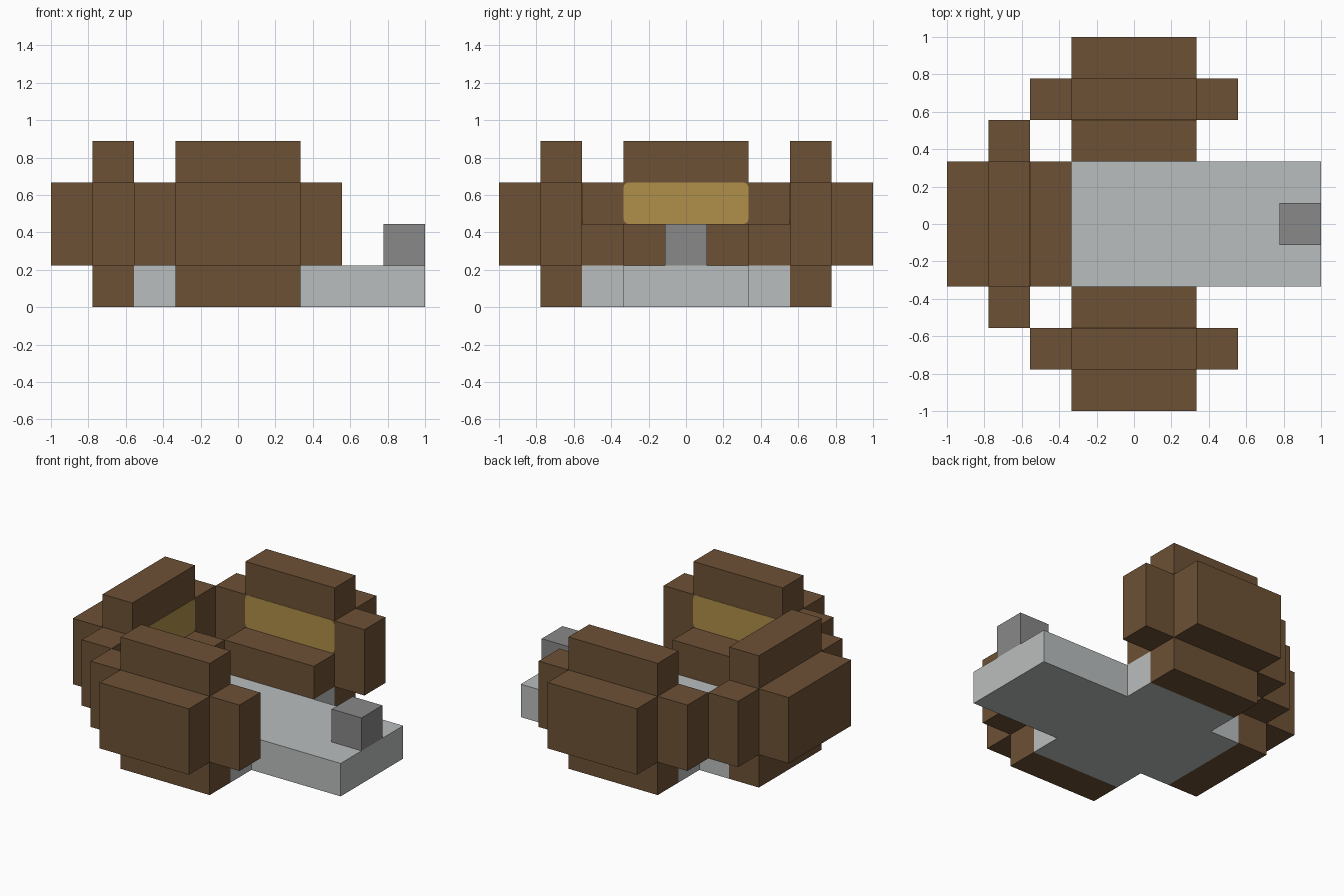
import bpy, bmesh, math
from mathutils import Matrix, Vector

cube = bpy.data.objects.get("Cube")
if cube:
    bpy.data.objects.remove(cube, do_unlink=True)

U = 2 / 9  # one building cell


def material(name, srgb):
    color = [((c / 255 + 0.055) / 1.055) ** 2.4 for c in srgb] + [1]
    mat = bpy.data.materials.new(name)
    mat.use_nodes = True
    mat.diffuse_color = color
    mat.node_tree.nodes["Principled BSDF"].inputs["Base Color"].default_value = color
    return mat


brown = material("brown wood", (109, 81, 53))
gold = material("gold", (176, 143, 74))
light_grey = material("light grey", (186, 190, 189))
dark_grey = material("dark grey", (137, 136, 136))


def box(name, mat, low, high, angle=0, rounding=0):
    """Box between two corners given in cells, turned about z."""
    low, high = Vector(low) * U, Vector(high) * U
    bm = bmesh.new()
    bmesh.ops.create_cube(bm, size=1)
    bmesh.ops.transform(bm, verts=bm.verts, matrix=Matrix.Translation((low + high) / 2)
                        @ Matrix.Diagonal((*(high - low), 1)))
    if rounding:
        depth_edges = [e for e in bm.edges
                       if abs((e.verts[0].co - e.verts[1].co).normalized().y) > 0.9]
        bmesh.ops.bevel(bm, geom=depth_edges, offset=rounding * U, segments=3,
                        profile=0.5, affect='EDGES')
    bmesh.ops.rotate(bm, verts=bm.verts, matrix=Matrix.Rotation(angle, 3, 'Z'))
    mesh = bpy.data.meshes.new(name)
    bm.to_mesh(mesh)
    bm.free()
    mesh.materials.append(mat)
    obj = bpy.data.objects.new(name, mesh)
    bpy.context.scene.collection.objects.link(obj)
    return obj


# Three matching walls, laid out facing the front and turned into place
for side, angle in (("front", 0), ("right", -math.pi / 2), ("back", math.pi)):
    box(side + "_wall", brown, (-1.5, -3.5, 0), (1.5, -2.5, 4), angle)
    box(side + "_outer_block", brown, (-1.5, -4.5, 1), (1.5, -3.5, 3), angle)
    box(side + "_inner_ledge", brown, (-1.5, -2.5, 1), (1.5, -1.5, 2), angle)
    for end, x in (("a", -2.5), ("b", 1.5)):
        box(f"{side}_wing_{end}", brown, (x, -3.5, 1), (x + 1, -2.5, 3), angle)
    # Gold panel on the inner face of the wall
    box(side + "_gold_panel", gold, (-1.5, -2.51, 2), (1.5, -2.49, 3), angle, 0.12)

# Stone floor with a long entrance and a cross arm under the ledges
box("floor_entrance", light_grey, (-2.5, -1.5, 0), (4.5, 1.5, 1))
for side, y in (("front", -2.5), ("back", 1.5)):
    box(side + "_floor_arm", light_grey, (-1.5, y, 0), (1.5, y + 1, 1))

# Small block at the end of the entrance
box("entrance_block", dark_grey, (3.5, -0.5, 1), (4.5, 0.5, 2))
